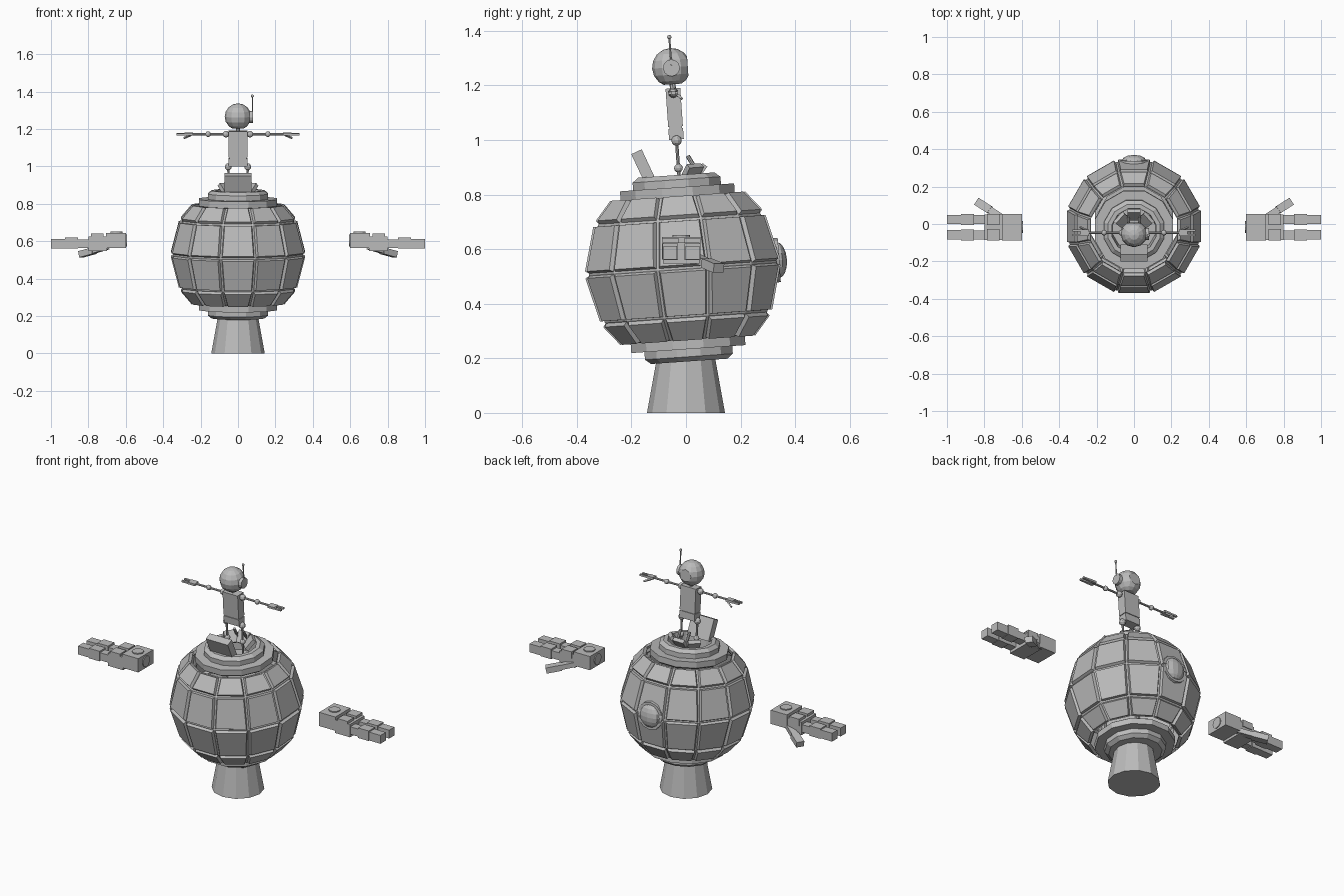
import bpy, bmesh
from math import radians, sin, cos, pi
from mathutils import Matrix, Vector

if "Cube" in bpy.data.objects:
    bpy.data.objects.remove(bpy.data.objects["Cube"])

grey = bpy.data.materials.new("plain_grey")
grey.use_nodes = True
grey.diffuse_color = (0.5, 0.5, 0.5, 1)
grey.node_tree.nodes["Principled BSDF"].inputs["Base Color"].default_value = (0.5, 0.5, 0.5, 1)

WORLD = Matrix.Identity(4)
# Frame of the leaning pod and pilot
LEAN = Matrix.Translation((0, -0.012, 0.53)) @ Matrix.Rotation(radians(4), 4, 'X')


def finish(name, bm, frame=WORLD):
    bmesh.ops.recalc_face_normals(bm, faces=bm.faces)
    mesh = bpy.data.meshes.new(name)
    bm.to_mesh(mesh)
    bm.free()
    mesh.materials.append(grey)
    obj = bpy.data.objects.new(name, mesh)
    obj.matrix_world = frame
    bpy.context.collection.objects.link(obj)
    return obj


def box(name, centre, size, rot=WORLD, frame=WORLD):
    bm = bmesh.new()
    m = Matrix.Translation(centre) @ rot @ Matrix.Diagonal((*size, 1))
    bmesh.ops.create_cube(bm, size=1, matrix=m)
    return finish(name, bm, frame)


def span(name, lo, hi, frame=WORLD):
    lo, hi = Vector(lo), Vector(hi)
    return box(name, (lo + hi) / 2, [abs(d) for d in hi - lo], WORLD, frame)


def rod(name, a, b, r, frame=WORLD, r2=None, sides=8):
    a, b = Vector(a), Vector(b)
    d = b - a
    bm = bmesh.new()
    m = Matrix.Translation((a + b) / 2) @ d.to_track_quat('Z', 'Y').to_matrix().to_4x4()
    bmesh.ops.create_cone(bm, cap_ends=True, segments=sides, radius1=r,
                          radius2=r if r2 is None else r2, depth=d.length, matrix=m)
    return finish(name, bm, frame)


def ball(name, centre, r, frame=WORLD, scale=(1, 1, 1), segs=10, rings=6):
    bm = bmesh.new()
    m = Matrix.Translation(centre) @ Matrix.Diagonal((*scale, 1))
    bmesh.ops.create_uvsphere(bm, u_segments=segs, v_segments=rings, radius=r, matrix=m)
    return finish(name, bm, frame)


def lathe(profile, sides=12):
    # Revolve (radius, height) points; a flat side faces the front
    bm = bmesh.new()
    rows = [[bm.verts.new((r * cos((i + 0.5) * 2 * pi / sides),
                           r * sin((i + 0.5) * 2 * pi / sides), z))
             for i in range(sides)] for r, z in profile]
    for low, high in zip(rows, rows[1:]):
        for i in range(sides):
            j = (i + 1) % sides
            bm.faces.new((low[i], low[j], high[j], high[i]))
    return bm, rows


# Pedestal
rod("pedestal", (0, 0, 0), (0, 0, 0.215), 0.143, r2=0.104, sides=12)

# Plated pod shell
R = 0.357
half = [(R, 0), (R * cos(pi / 6), R * sin(pi / 6)), (0.237, 0.262)]
bm, rows = lathe([(r, -z) for r, z in half[:0:-1]] + half)
bmesh.ops.recalc_face_normals(bm, faces=bm.faces)
panels = list(bm.faces)
bmesh.ops.inset_individual(bm, faces=panels, thickness=0.007)
bmesh.ops.inset_individual(bm, faces=panels, thickness=0.006, depth=0.016)
finish("pod_panels", bm, LEAN)

# Collars above and below the pod, the upper one open as a cockpit
rim = [(0.2, 0.25), (0.217, 0.262), (0.217, 0.297), (0.167, 0.297),
       (0.167, 0.325), (0.145, 0.342), (0.122, 0.342), (0.115, 0.25)]
bm, rows = lathe(rim)
bm.faces.new(rows[-1])
finish("cockpit_rim", bm, LEAN)
bm, rows = lathe([(r, -z) for r, z in rim[:6]])
bm.faces.new(rows[-1])
finish("lower_collar", bm, LEAN)

# Round porthole on the rear of the pod
rod("porthole_ring", (0, 0.30, 0.005), (0, 0.355, 0.005), 0.088, LEAN, 0.08, 12)
ball("porthole_dome", (0, 0.35, 0.005), 0.066, LEAN, (1, 0.5, 1), 12, 8)

# Cockpit seat back, control panels and levers
box("seat_back", (0, -0.155, 0.9), (0.145, 0.042, 0.125), Matrix.Rotation(radians(25), 4, 'X'))
for angle in (-48, 0, 48):
    turn = Matrix.Rotation(radians(angle), 4, 'Z')
    box("control_panel", turn @ Vector((0, 0.085, 0.345)), (0.07, 0.022, 0.07),
        turn @ Matrix.Rotation(radians(-40), 4, 'X'), LEAN)
for s in (-1, 1):
    rod("lever_stem", (s * 0.03, 0.06, 0.85), (s * 0.03, 0.025, 0.91), 0.004)
    rod("lever_grip", (s * 0.03, 0.03, 0.902), (s * 0.03, 0.006, 0.942), 0.008)

# Pilot torso, with a belt groove between chest and hips
Y = 0.01
span("chest", (-0.05, Y - 0.027, 0.52), (0.05, Y + 0.027, 0.66), LEAN)
span("waist", (-0.046, Y - 0.023, 0.512), (0.046, Y + 0.023, 0.522), LEAN)
span("hips", (-0.05, Y - 0.027, 0.472), (0.05, Y + 0.027, 0.513), LEAN)
rod("neck", (0, Y, 0.65), (0, Y, 0.69), 0.011, LEAN)

# Pilot head with a flattened face, ear and aerial
bm = bmesh.new()
bmesh.ops.create_uvsphere(bm, u_segments=12, v_segments=8, radius=0.071)
for normal, limit in (((0, 1, 0), 0.06), ((0, 0, -1), 0.062)):
    cut = bmesh.ops.bisect_plane(bm, geom=bm.verts[:] + bm.edges[:] + bm.faces[:],
                                 plane_co=Vector(normal) * limit, plane_no=normal, clear_outer=True)
    bmesh.ops.contextual_create(bm, geom=[e for e in cut["geom_cut"] if isinstance(e, bmesh.types.BMEdge)])
finish("head", bm, LEAN @ Matrix.Translation((0, Y, 0.737)))
rod("ear", (0.055, Y, 0.735), (0.08, Y, 0.735), 0.031, LEAN, sides=12)
rod("aerial", (0.077, Y, 0.735), (0.077, Y, 0.845), 0.0035, LEAN, sides=6)
ball("aerial_tip", (0.077, Y, 0.848), 0.008, LEAN)

for s in (-1, 1):
    # Pilot arms
    ball("shoulder", (s * 0.064, Y, 0.643), 0.018, LEAN)
    rod("upper_arm", (s * 0.064, Y, 0.643), (s * 0.16, Y, 0.643), 0.006, LEAN)
    ball("elbow", (s * 0.16, Y, 0.643), 0.015, LEAN)
    rod("forearm", (s * 0.16, Y, 0.643), (s * 0.245, Y, 0.643), 0.006, LEAN)
    span("pilot_palm", (s * 0.24, Y - 0.018, 0.637), (s * 0.285, Y + 0.018, 0.65), LEAN)
    for y in (-0.012, 0.012):
        span("pilot_finger", (s * 0.28, Y + y - 0.006, 0.638), (s * 0.328, Y + y + 0.006, 0.648), LEAN)
    rod("pilot_thumb", (s * 0.25, Y + 0.012, 0.638), (s * 0.29, Y + 0.03, 0.62), 0.006, LEAN, sides=4)

    # Pilot legs
    ball("hip_joint", (s * 0.052, Y, 0.468), 0.019, LEAN)
    rod("thigh", (s * 0.052, Y, 0.468), (s * 0.05, Y, 0.37), 0.006, LEAN)
    ball("knee", (s * 0.05, Y, 0.367), 0.016, LEAN)
    rod("shin", (s * 0.05, Y, 0.367), (s * 0.05, Y, 0.26), 0.006, LEAN)

    # Large floating hand: cuff with round sockets, palm, two fingers, thumb
    span("cuff", (s * 0.598, -0.088, 0.563), (s * 0.705, 0.054, 0.645))
    rod("cuff_socket", (s * 0.593, -0.017, 0.604), (s * 0.61, -0.017, 0.604), 0.032, sides=12)
    rod("cuff_cap", (s * 0.65, -0.017, 0.64), (s * 0.65, -0.017, 0.651), 0.032, sides=12)
    span("palm", (s * 0.7, -0.085, 0.548), (s * 0.80, 0.05, 0.625))
    for y in (-0.058, 0.024):
        span("knuckle", (s * 0.72, y - 0.03, 0.6), (s * 0.785, y + 0.03, 0.64))
        span("finger_base", (s * 0.795, y - 0.024, 0.565), (s * 0.865, y + 0.024, 0.61))
        span("finger_joint", (s * 0.855, y - 0.029, 0.56), (s * 0.925, y + 0.029, 0.62))
        span("finger_tip", (s * 0.92, y - 0.025, 0.562), (s * 1.0, y + 0.025, 0.612))
    for name, a, b, w in (("thumb_base", (0.7, 0.03, 0.57), (0.785, 0.085, 0.545), 0.028),
                          ("thumb_tip", (0.77, 0.075, 0.549), (0.84, 0.12, 0.53), 0.034)):
        a, b = Vector((s * a[0], *a[1:])), Vector((s * b[0], *b[1:]))
        box(name, (a + b) / 2, (w * 1.3, w, (b - a).length),
            (b - a).to_track_quat('Z', 'Y').to_matrix().to_4x4())
